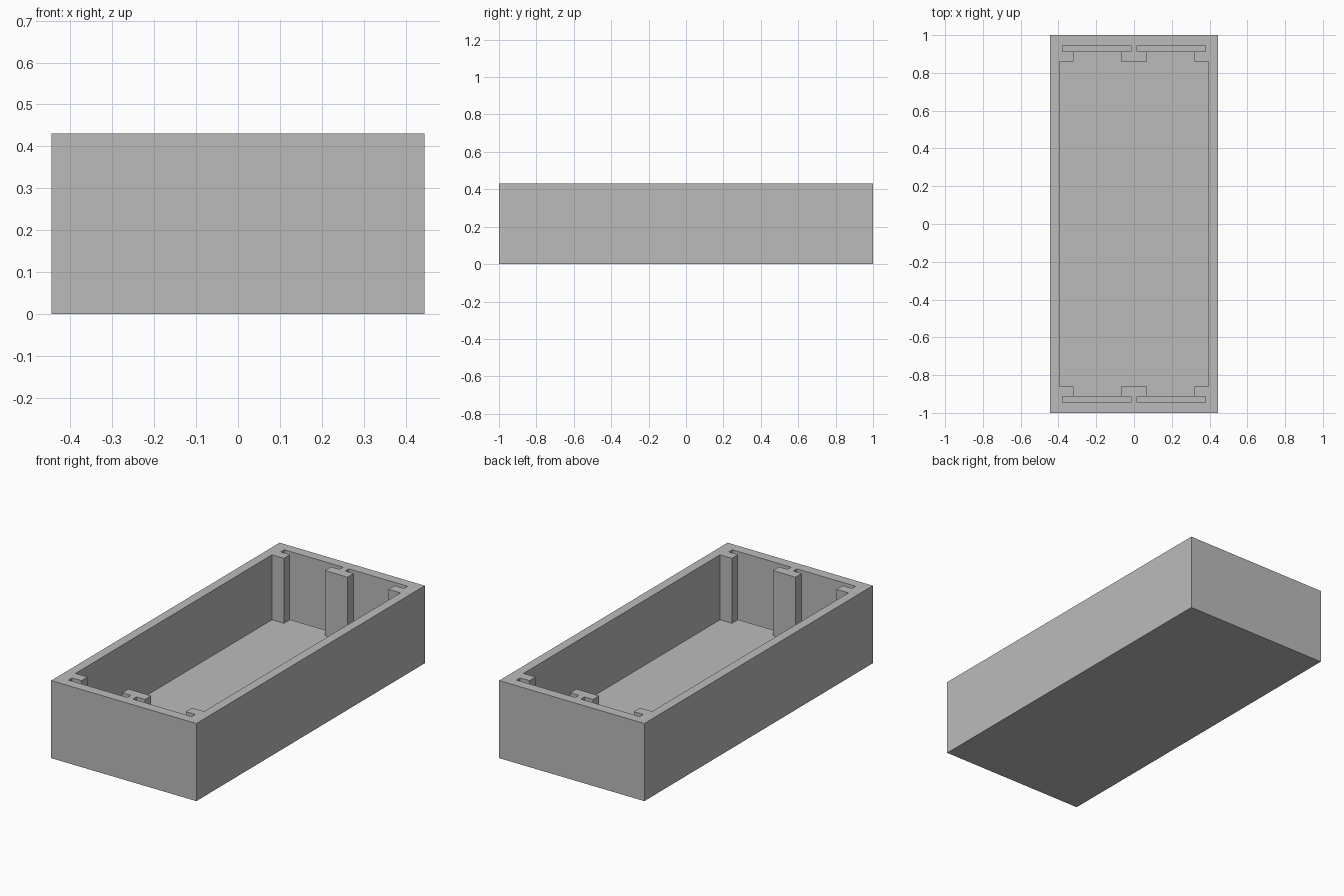
import bpy
import bmesh

cube = bpy.data.objects.get("Cube")
if cube:
    bpy.data.objects.remove(cube, do_unlink=True)

HALF_X, HALF_Y, HEIGHT = 0.445, 1.0, 0.43
FLOOR, SLOT_FLOOR, ABOVE = 0.07, 0.05, 0.6

grey = bpy.data.materials.new("plain grey")
grey.use_nodes = True
grey.diffuse_color = (0.5, 0.5, 0.5, 1)
grey.node_tree.nodes["Principled BSDF"].inputs["Base Color"].default_value = (0.5, 0.5, 0.5, 1)


def prisms(name, outlines, z0, z1):
    """One object made of flat outlines extruded from z0 to z1."""
    bm = bmesh.new()
    for outline in outlines:
        face = bm.faces.new([bm.verts.new((x, y, z0)) for x, y in outline])
        result = bmesh.ops.extrude_face_region(bm, geom=[face])
        top = [v for v in result["geom"] if isinstance(v, bmesh.types.BMVert)]
        bmesh.ops.translate(bm, vec=(0, 0, z1 - z0), verts=top)
    bmesh.ops.recalc_face_normals(bm, faces=bm.faces[:])
    mesh = bpy.data.meshes.new(name)
    bm.to_mesh(mesh)
    bm.free()
    mesh.materials.append(grey)
    obj = bpy.data.objects.new(name, mesh)
    bpy.context.collection.objects.link(obj)
    return obj


def rectangle(x0, x1, y0, y1):
    return [(x0, y0), (x1, y0), (x1, y1), (x0, y1)]


def cut(target, cutter):
    """Subtract the cutter, then discard it."""
    mod = target.modifiers.new(cutter.name, "BOOLEAN")
    mod.operation = "DIFFERENCE"
    mod.solver = "EXACT"
    mod.object = cutter
    cutter.hide_render = True
    bpy.context.view_layer.objects.active = target
    bpy.ops.object.modifier_apply(modifier=mod.name)
    bpy.data.objects.remove(cutter, do_unlink=True)


# Solid outer block
tray = prisms("tray", [rectangle(-HALF_X, HALF_X, -HALF_Y, HALF_Y)], 0, HEIGHT)

# Four narrow panel slots, two at each end
slots = []
for sx in (-1, 1):
    for sy in (-1, 1):
        slots.append([(sx * x, sy * y) for x, y in rectangle(0.017, 0.378, 0.914, 0.945)])
cut(tray, prisms("panel_slots", slots, SLOT_FLOOR, ABOVE))

# Main cavity, leaving a centre post and corner posts at each end;
# its pockets reach into the slots
quarter = [(0.394, 0.86), (0.32, 0.86), (0.32, 0.93), (0.07, 0.93), (0.07, 0.86)]
back = quarter + [(-x, y) for x, y in reversed(quarter)]
front = [(x, -y) for x, y in reversed(back)]
cut(tray, prisms("cavity", [back + front], FLOOR, ABOVE))
